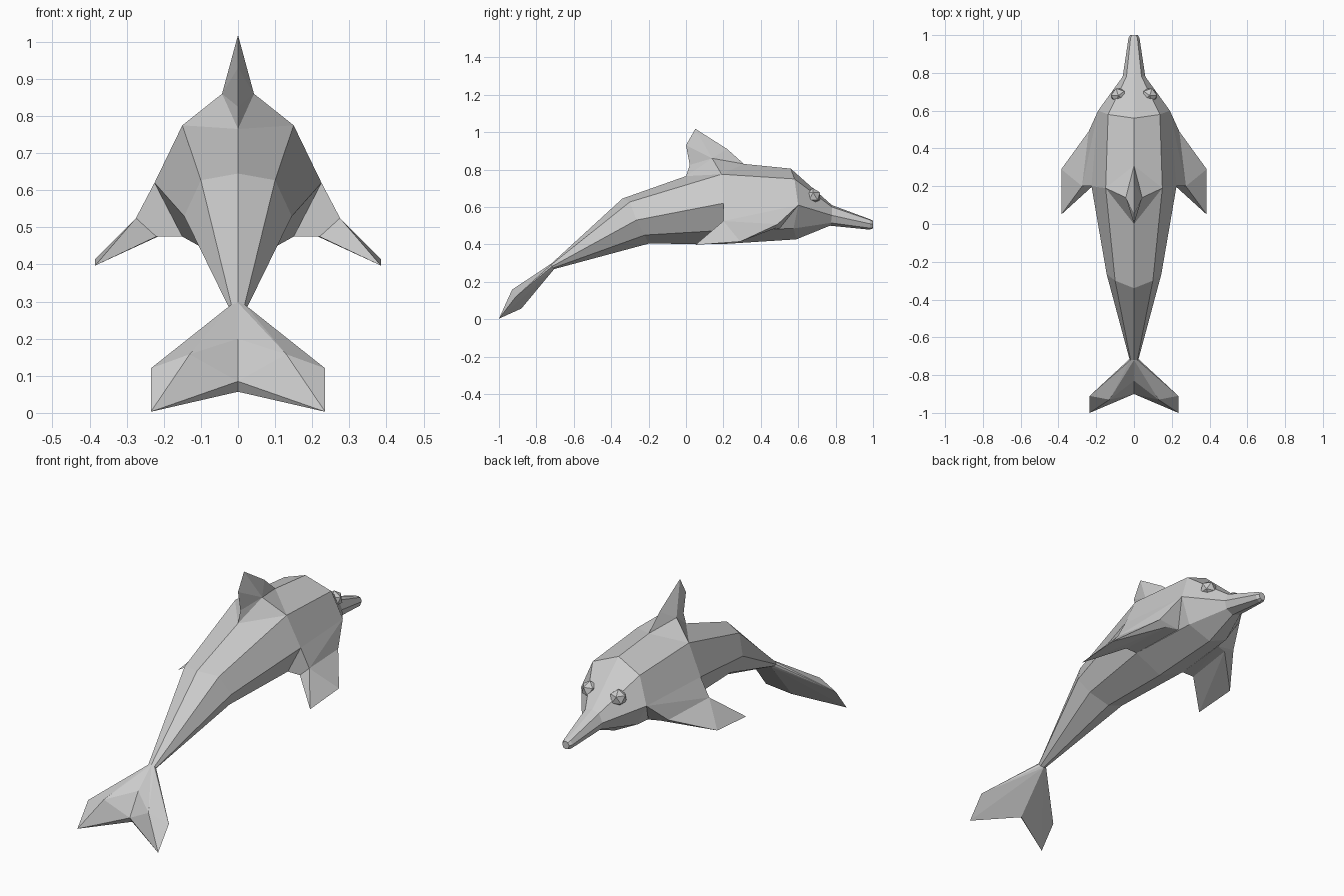
import bpy, bmesh

if "Cube" in bpy.data.objects:
    bpy.data.objects.remove(bpy.data.objects["Cube"])


def finish(name, bm):
    # Make the object and mirror the half across x = 0
    bmesh.ops.remove_doubles(bm, verts=bm.verts, dist=0.0005)
    bmesh.ops.recalc_face_normals(bm, faces=bm.faces)
    me = bpy.data.meshes.new(name)
    bm.to_mesh(me)
    bm.free()
    ob = bpy.data.objects.new(name, me)
    bpy.context.collection.objects.link(ob)
    mod = ob.modifiers.new("mirror", "MIRROR")
    mod.use_clip = True
    mod.merge_threshold = 0.001
    return ob


def loft(bm, rings):
    rows = [[bm.verts.new(p) for p in ring] for ring in rings]
    for a, b in zip(rows, rows[1:]):
        for i in range(len(a) - 1):
            bm.faces.new((a[i], a[i + 1], b[i + 1], b[i]))
    return rows


def hulls(name, groups):
    bm = bmesh.new()
    for pts in groups:
        vs = [bm.verts.new(p) for p in pts]
        res = bmesh.ops.convex_hull(bm, input=vs)
        loose = [v for v in res["geom_interior"] if isinstance(v, bmesh.types.BMVert)]
        bmesh.ops.delete(bm, geom=loose, context="VERTS")
    return finish(name, bm)


# Body: half rings running from the back ridge to the belly line
side = [(0.15, 0.19, 0.775), (0.225, 0.2, 0.62), (0.15, 0.2, 0.475), (0, 0.2, 0.402)]
tail = [(0, -0.72, 0.297), (0.018, -0.72, 0.292), (0.024, -0.715, 0.283),
        (0.016, -0.71, 0.274), (0, -0.705, 0.268)]
loin = [(0, -0.34, 0.645), (0.1, -0.3, 0.627), (0.145, -0.265, 0.53),
        (0.105, -0.22, 0.45), (0, -0.2, 0.404)]
brow = [(0, 0.56, 0.805), (0.137, 0.58, 0.75), (0.19, 0.6, 0.61),
        (0.12, 0.575, 0.485), (0, 0.59, 0.427)]
beak = [(0, 0.78, 0.61), (0.04, 0.78, 0.6), (0.06, 0.78, 0.555),
        (0.045, 0.775, 0.515), (0, 0.77, 0.5)]
nose = [(0, 0.985, 0.534), (0.018, 0.985, 0.53), (0.029, 0.985, 0.51),
        (0.02, 0.985, 0.487), (0, 0.98, 0.479)]
tip = [(0, 1, 0.526), (0.012, 1, 0.522), (0.02, 1, 0.508),
       (0.014, 1, 0.49), (0, 1, 0.485)]
bm = bmesh.new()
rows = loft(bm, [tail, loin, [(0, 0, 0.765)] + side])
bm.faces.new(rows[0])
rows = loft(bm, [[(0, 0.31, 0.83)] + side, brow, beak, nose, tip])
bm.faces.new(rows[-1])
finish("body", bm)

# Dorsal fin: outline fanned around a side bulge, closing the body's back
bm = bmesh.new()
outline = [side[0], (0, 0, 0.765), (0, 0.02, 0.825), (0, 0, 0.93),
           (0, 0.05, 1.018), (0, 0.22, 0.91), (0, 0.31, 0.83)]
vs = [bm.verts.new(p) for p in outline]
bulge = bm.verts.new((0.043, 0.14, 0.86))
for a, b in zip(vs, vs[1:] + vs[:1]):
    bm.faces.new((a, b, bulge))
finish("dorsal_fin", bm)

# Flippers: root wedge plus swept blade
top = [(0.275, 0.2, 0.525), (0.24, 0.49, 0.508)]
low = [(0.22, 0.2, 0.475), (0.19, 0.48, 0.487)]
hulls("flippers", [
    [side[1], brow[2], side[2], (0.13, 0.5, 0.485)] + top + low,
    top + low + [(0.385, 0.29, 0.415), (0.385, 0.05, 0.397)]])

# Tail flukes
hulls("tail_flukes", [tail + [
    (0, -0.83, 0.2), (0.13, -0.93, 0.158), (0.235, -0.91, 0.12),
    (0, -0.9, 0.085), (0.15, -0.96, 0.036), (0.235, -1, 0.003),
    (0, -0.82, 0.16), (0, -0.88, 0.057)]])

# Eyes
bm = bmesh.new()
bmesh.ops.create_icosphere(bm, subdivisions=1, radius=0.044)
bmesh.ops.translate(bm, verts=bm.verts, vec=(0.083, 0.68, 0.657))
finish("eyes", bm)
